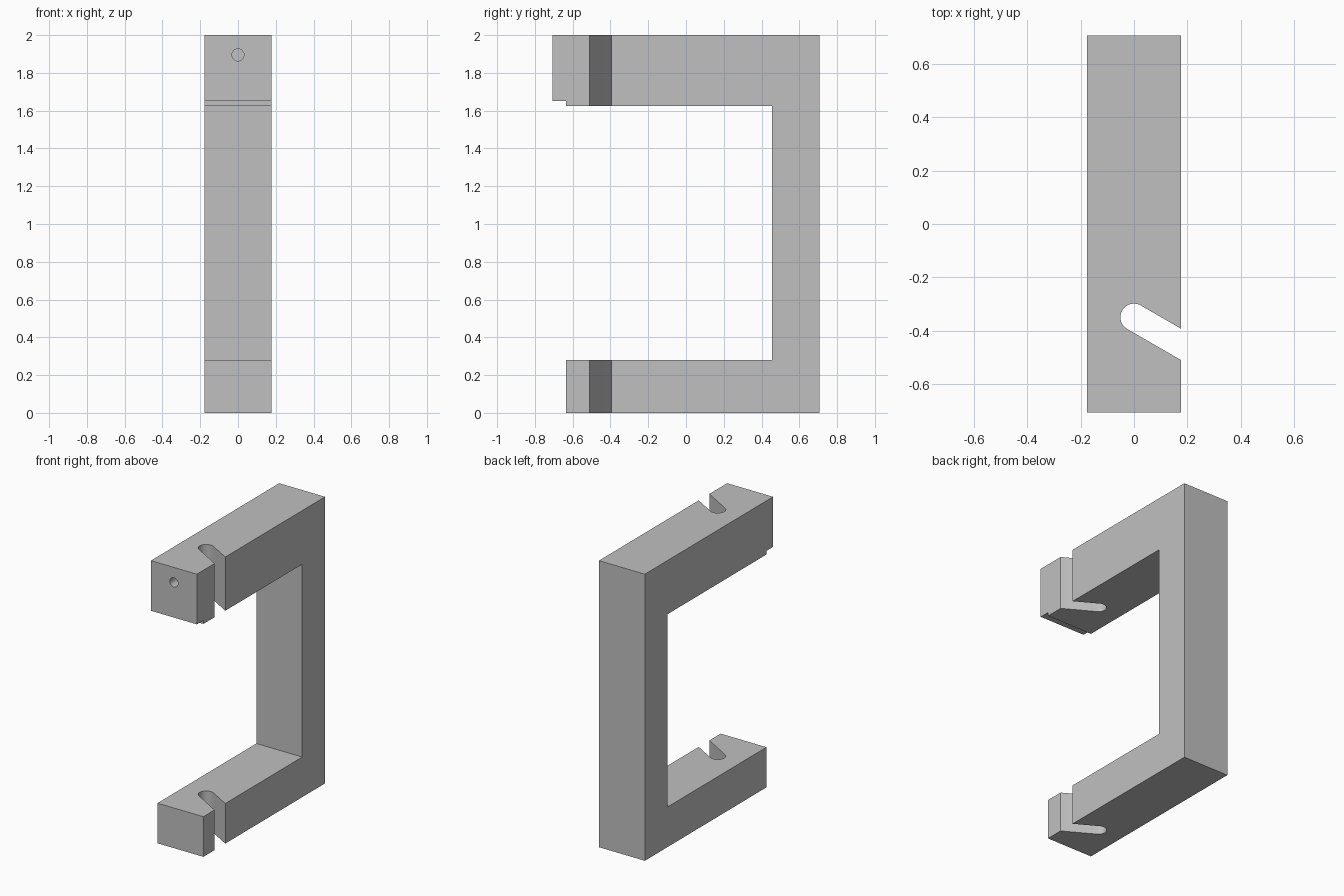
import bpy, bmesh, math
from mathutils import Matrix, Vector

if "Cube" in bpy.data.objects:
    bpy.data.objects.remove(bpy.data.objects["Cube"])

HALF_WIDTH = 0.177
grey = bpy.data.materials.new("light grey")
grey.use_nodes = True
grey.diffuse_color = (0.527, 0.527, 0.527, 1)
grey.node_tree.nodes["Principled BSDF"].inputs["Base Color"].default_value = grey.diffuse_color


def extrude(name, points, offset):
    """Closed solid made by sweeping a flat outline along an offset."""
    bm = bmesh.new()
    face = bm.faces.new([bm.verts.new(p) for p in points])
    result = bmesh.ops.extrude_face_region(bm, geom=[face], use_keep_orig=True)
    moved = [v for v in result["geom"] if isinstance(v, bmesh.types.BMVert)]
    bmesh.ops.translate(bm, verts=moved, vec=Vector(offset))
    bmesh.ops.recalc_face_normals(bm, faces=bm.faces)
    mesh = bpy.data.meshes.new(name)
    bm.to_mesh(mesh)
    bm.free()
    mesh.materials.append(grey)
    obj = bpy.data.objects.new(name, mesh)
    bpy.context.collection.objects.link(obj)
    return obj


# C-shaped bracket with a small step under the tip of the upper arm
profile = [(-0.635, 0), (0.707, 0), (0.707, 2), (-0.707, 2), (-0.707, 1.65),
           (-0.635, 1.65), (-0.635, 1.625), (0.455, 1.625), (0.455, 0.28), (-0.635, 0.28)]
bracket = extrude("bracket", [(-HALF_WIDTH, y, z) for y, z in profile],
                  (2 * HALF_WIDTH, 0, 0))

# Round-ended slanted slot through both arms, open on the left side
radius = 0.051
arc = [math.pi / 2 + math.pi * i / 24 for i in range(25)]
outline = [(radius * math.cos(a), radius * math.sin(a), 0) for a in arc]
outline += [(0.4, -radius, 0), (0.4, radius, 0)]
place = Matrix.Translation((0, -0.35, -0.1)) @ Matrix.Rotation(math.radians(-30), 4, "Z")
slot = extrude("slot_cutter", [place @ Vector(p) for p in outline], (0, 0, 2.2))

# Blind screw hole in the front of the upper arm
turns = [math.tau * i / 32 for i in range(32)]
hole = extrude("hole_cutter",
               [(0.032 * math.cos(a), -0.8, 1.895 + 0.032 * math.sin(a)) for a in turns],
               (0, 0.3, 0))

# Cut the slot and the hole
bpy.context.view_layer.objects.active = bracket
bracket.select_set(True)
for cutter in (slot, hole):
    cut = bracket.modifiers.new(cutter.name, "BOOLEAN")
    cut.operation = "DIFFERENCE"
    cut.solver = "EXACT"
    cut.object = cutter
    bpy.ops.object.modifier_apply(modifier=cut.name)
    bpy.data.objects.remove(cutter)

bpy.ops.object.shade_smooth_by_angle(angle=math.radians(25))
